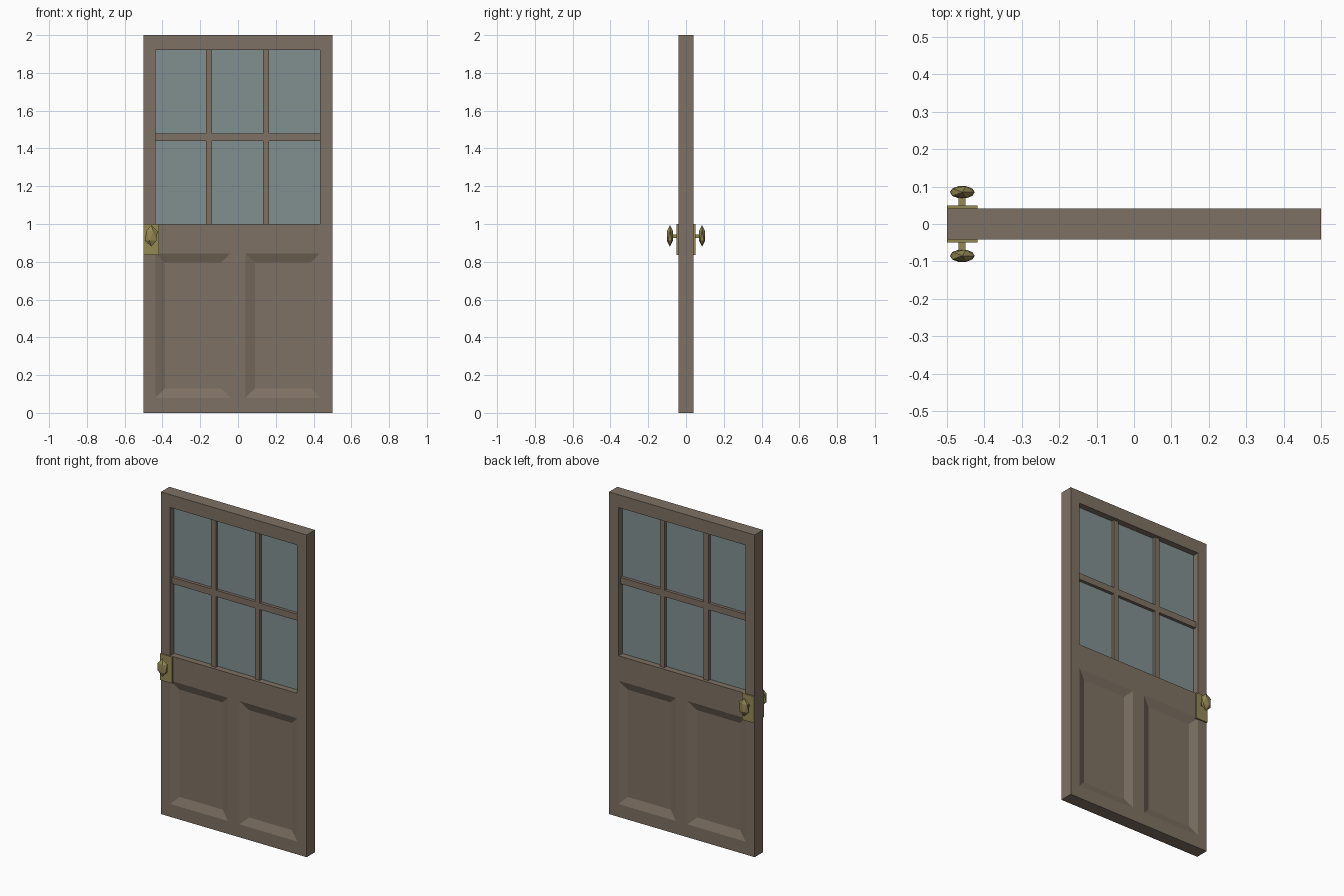
import bpy, bmesh
from mathutils import Matrix

if "Cube" in bpy.data.objects:
    bpy.data.objects.remove(bpy.data.objects["Cube"])


def material(name, rgb):
    m = bpy.data.materials.new(name)
    m.diffuse_color = (*rgb, 1)
    m.use_nodes = True
    m.node_tree.nodes["Principled BSDF"].inputs["Base Color"].default_value = m.diffuse_color
    return m


WOOD = material("wood", (0.21, 0.165, 0.125))
GLASS = material("glass", (0.22, 0.28, 0.28))
BRASS = material("brass", (0.30, 0.25, 0.09))


def finish(name, bm, mat):
    bmesh.ops.recalc_face_normals(bm, faces=bm.faces)
    me = bpy.data.meshes.new(name)
    bm.to_mesh(me)
    bm.free()
    me.materials.append(mat)
    ob = bpy.data.objects.new(name, me)
    bpy.context.collection.objects.link(ob)
    return ob


def box(name, x, y, z, mat):
    size = [b - a for a, b in (x, y, z)]
    mid = [(a + b) / 2 for a, b in (x, y, z)]
    bm = bmesh.new()
    bmesh.ops.create_cube(bm, size=1, matrix=Matrix.LocRotScale(mid, None, size))
    return finish(name, bm, mat)


# Door slab: a grid of cells with the window left open, thickened front to back
HALF = 0.041
xs = [-0.5, -0.437, -0.04, 0.04, 0.435, 0.5]
zs = [0, 0.08, 0.845, 1.0, 1.92, 2.0]
bm = bmesh.new()
v = [[bm.verts.new((x, -HALF, z)) for z in zs] for x in xs]
for i in range(5):
    for k in range(5):
        if not (k == 3 and 1 <= i <= 3):
            bm.faces.new((v[i][k], v[i + 1][k], v[i + 1][k + 1], v[i][k + 1]))
ext = bmesh.ops.extrude_face_region(bm, geom=bm.faces[:], use_keep_orig=True)
new_verts = [g for g in ext["geom"] if isinstance(g, bmesh.types.BMVert)]
bmesh.ops.translate(bm, verts=new_verts, vec=(0, 2 * HALF, 0))
bmesh.ops.delete(bm, geom=[w for w in bm.verts if not w.link_faces], context='VERTS')
bmesh.ops.recalc_face_normals(bm, faces=bm.faces)

# Sloped recessed panels on both sides
panels = []
for f in bm.faces:
    c = f.calc_center_median()
    if abs(abs(c.y) - HALF) < 1e-4 and 0.08 < c.z < 0.84 and 0.1 < abs(c.x) < 0.4:
        panels.append(f)
bmesh.ops.inset_individual(bm, faces=panels, thickness=0.07, depth=-0.02)
finish("door_slab", bm, WOOD)

# Window glass and glazing bars
box("glass_pane", (-0.437, 0.435), (-0.003, 0.003), (1.0, 1.92), GLASS)
for n, x in enumerate((-0.153, 0.148)):
    box(f"vertical_bar_{n + 1}", (x - 0.016, x + 0.016), (-0.022, 0.022), (1.0, 1.92), WOOD)
box("horizontal_bar", (-0.437, 0.435), (-0.022, 0.022), (1.44, 1.48), WOOD)

# Handle plate, stem and faceted knob on each side
for side, s in (("front", -1), ("back", 1)):
    box(f"{side}_plate", (-0.5, -0.419), sorted((s * 0.03, s * 0.049)), (0.835, 1.0), BRASS)
    box(f"{side}_stem", (-0.469, -0.451), sorted((s * 0.045, s * 0.075)), (0.926, 0.944), BRASS)
    bm = bmesh.new()
    bmesh.ops.create_icosphere(bm, subdivisions=1, radius=1, matrix=Matrix.LocRotScale(
        (-0.459, s * 0.085, 0.937), None, (0.037, 0.019, 0.057)))
    finish(f"{side}_knob", bm, BRASS)
